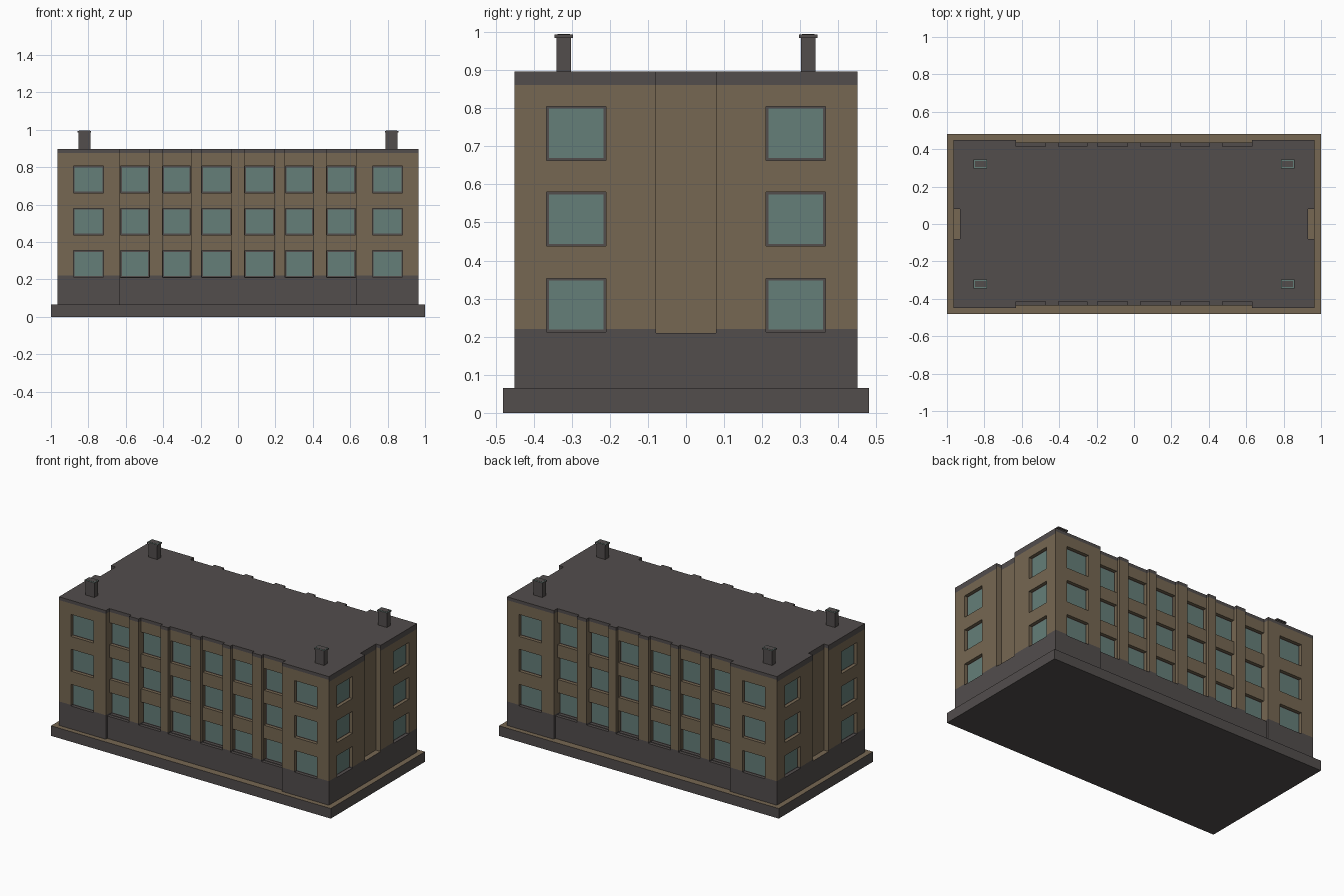
import bpy
import bmesh
from mathutils import Vector

old = bpy.data.objects.get("Cube")
if old:
    bpy.data.objects.remove(old, do_unlink=True)


def material(name, rgb):
    m = bpy.data.materials.new(name)
    m.use_nodes = True
    m.diffuse_color = (*rgb, 1)
    m.node_tree.nodes["Principled BSDF"].inputs["Base Color"].default_value = (*rgb, 1)
    return m


GREY = material("dark grey stone", (0.085, 0.075, 0.073))
TAN = material("tan brick", (0.18, 0.136, 0.085))
TEAL = material("teal glass", (0.13, 0.21, 0.19))


def boxes(name, ranges, *mats):
    """One object made of boxes, each given as (x0, x1, y0, y1, z0, z1)."""
    bm = bmesh.new()
    for x0, x1, y0, y1, z0, z1 in ranges:
        lo = Vector((min(x0, x1), min(y0, y1), z0))
        hi = Vector((max(x0, x1), max(y0, y1), z1))
        verts = bmesh.ops.create_cube(bm, size=1)["verts"]
        for v in verts:
            v.co = Vector(hi[i] if v.co[i] > 0 else lo[i] for i in range(3))
    mesh = bpy.data.meshes.new(name)
    bm.to_mesh(mesh)
    bm.free()
    for m in mats:
        mesh.materials.append(m)
    obj = bpy.data.objects.new(name, mesh)
    bpy.context.collection.objects.link(obj)
    return obj


def cut(target, name, ranges):
    """Subtract a set of separate boxes from the target."""
    cutter = boxes(name, ranges, TAN)
    mod = target.modifiers.new(name, 'BOOLEAN')
    mod.operation = 'DIFFERENCE'
    mod.solver = 'EXACT'
    mod.object = cutter
    bpy.context.view_layer.objects.active = target
    bpy.ops.object.modifier_apply(modifier=mod.name)
    bpy.data.objects.remove(cutter, do_unlink=True)


# Main dimensions
X, Y, ROOF, BASE = 0.965, 0.45, 0.896, 0.065
PIER_Y, BAY_Y, BAY_EDGE = 0.435, 0.414, 0.63
LEDGE, PLINTH = 0.21, 0.22
DEPTH, FRAME = 0.025, 0.006
BAYS = [(0.035, 0.195), (0.25, 0.405), (0.473, BAY_EDGE)]
FLOORS = [(0.213, 0.353), (0.438, 0.58), (0.663, 0.805)]
SIDES = (-1, 1)

# Stepped base slab with a tan top
base = boxes("base_slab", [(-1, 1, -0.481, 0.481, 0, BASE)], GREY, TAN)
for p in base.data.polygons:
    p.material_index = int(p.normal.z > 0.5)

# Main block: set back the long walls, then the bays and end recesses
body = boxes("main_block", [(-X, X, -Y, Y, BASE, ROOF)], GREY, TAN)
cut(body, "setback_cutter",
    [(-BAY_EDGE, BAY_EDGE, s * PIER_Y, s * 0.6, 0, 1) for s in SIDES])
recesses = [(t * a, t * b, s * BAY_Y, s * 0.6, LEDGE, 1)
            for s in SIDES for t in SIDES for a, b in BAYS]
recesses += [(s * 0.93, s * 1.1, -0.079, 0.079, LEDGE, 1) for s in SIDES]
cut(body, "recess_cutter", recesses)

# Window openings with frames and panes at the back of each
holes, frames, panes = [], [], []


def window(axis, side, wall, a, b, z0, z1):
    def slab(u0, u1, w0, w1, low, high):
        if axis == 'y':
            return (u0, u1, side * w0, side * w1, low, high)
        return (side * w0, side * w1, u0, u1, low, high)
    a, b = min(a, b), max(a, b)
    back = wall - DEPTH
    holes.append(slab(a, b, back, wall + 0.02, z0, z1))
    frames.append(slab(a, b, back - 0.002, back + 0.003, z0, z1))
    panes.append(slab(a + FRAME, b - FRAME, back, back + 0.005, z0 + FRAME, z1 - FRAME))


for z0, z1 in FLOORS:
    for s in SIDES:
        for t in SIDES:
            for a, b in BAYS:
                window('y', s, BAY_Y, t * (a + 0.003), t * (b - 0.003), z0, z1)
            window('y', s, Y, t * 0.718, t * 0.88, z0, z1)
            window('x', s, X, t * 0.21, t * 0.366, z0, z1)
cut(body, "window_cutter", holes)
boxes("window_frames", frames, GREY)
boxes("window_panes", panes, TEAL)

# Colour the block by height: grey plinth, tan walls, grey cornice and roof
BAND_LONG, BAND_END = 0.875, 0.861
bm = bmesh.new()
bm.from_mesh(body.data)
for z in (PLINTH, BAND_END, BAND_LONG):
    bmesh.ops.bisect_plane(bm, geom=bm.verts[:] + bm.edges[:] + bm.faces[:],
                           plane_co=(0, 0, z), plane_no=(0, 0, 1))
bm.normal_update()
for f in bm.faces:
    c, n = f.calc_center_median(), f.normal
    on_end = abs(n.x) > 0.5 and abs(c.x) > 0.9
    band = BAND_END if on_end else BAND_LONG
    end_recess = abs(c.x) > 0.92 and abs(c.y) < 0.08 and c.z > LEDGE - 0.001
    above_plinth = c.z > PLINTH or end_recess
    f.material_index = int(above_plinth and c.z < band)
bm.to_mesh(body.data)
bm.free()

# Four chimneys with thin overhanging caps, teal rims and dark flues
for s in SIDES:
    for t in SIDES:
        label = ("left" if s > 0 else "right") + ("_back" if t > 0 else "_front")
        x, y = s * 0.821, t * 0.321

        def block(hx, hy, z0, z1):
            return (x - hx, x + hx, y - hy, y + hy, z0, z1)
        boxes("chimney_" + label,
              [block(0.032, 0.019, ROOF - 0.005, 0.985), block(0.036, 0.024, 0.985, 0.993)], GREY)
        boxes("chimney_rim_" + label, [block(0.035, 0.023, 0.993, 0.994)], TEAL)
        boxes("chimney_flue_" + label, [block(0.029, 0.017, 0.994, 0.995)], GREY)
